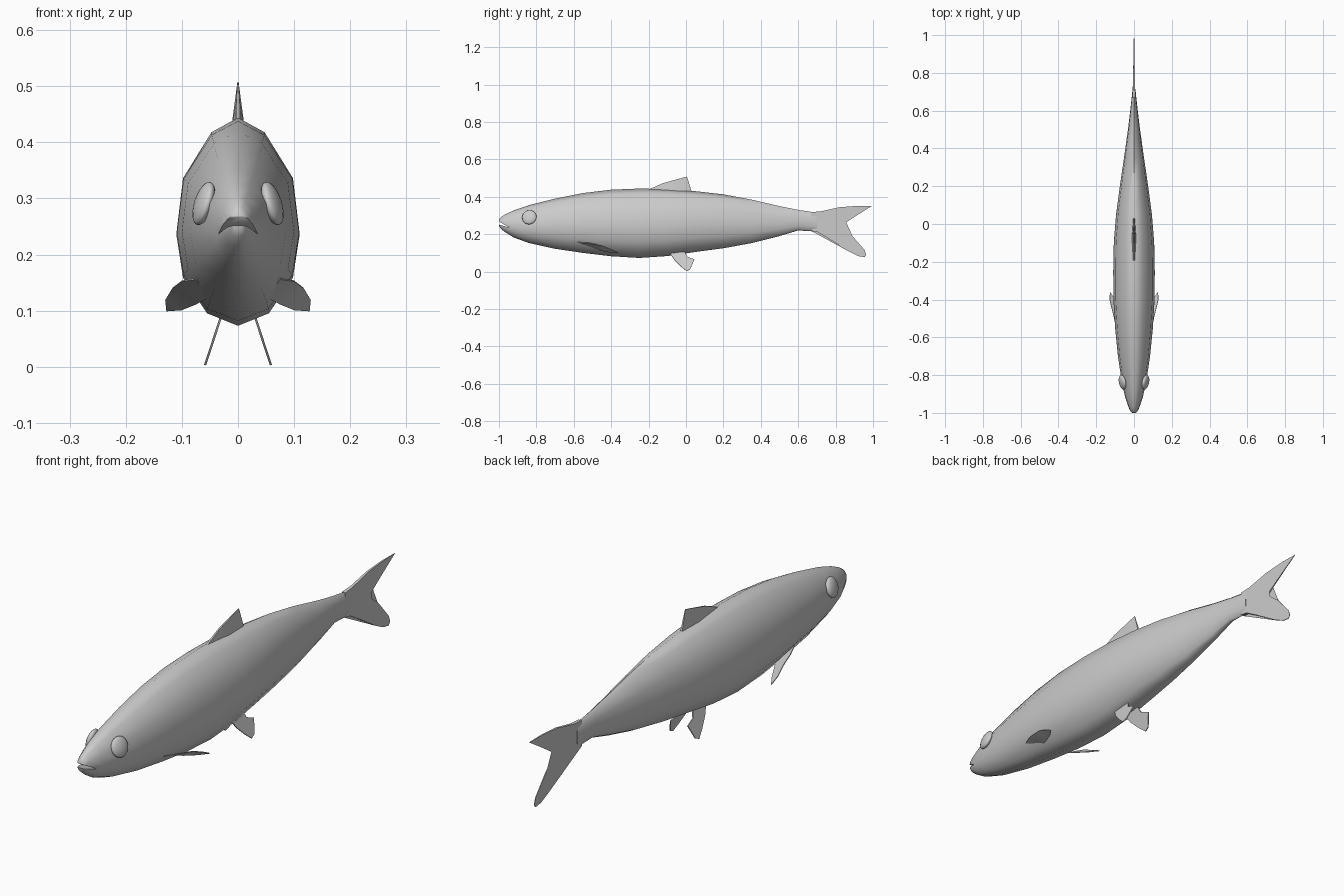
import bpy, bmesh, math
from mathutils import Vector
from mathutils.geometry import normal

cube = bpy.data.objects.get("Cube")
if cube:
    bpy.data.objects.remove(cube, do_unlink=True)

grey = bpy.data.materials.new("plain grey")
grey.use_nodes = True
grey.diffuse_color = (0.6, 0.6, 0.6, 1)
grey.node_tree.nodes["Principled BSDF"].inputs["Base Color"].default_value = (0.6, 0.6, 0.6, 1)


def finish(name, bm, angle=None):
    """Turn a bmesh into a grey object, smooth below the given angle."""
    bmesh.ops.recalc_face_normals(bm, faces=bm.faces)
    mesh = bpy.data.meshes.new(name)
    bm.to_mesh(mesh)
    bm.free()
    mesh.materials.append(grey)
    obj = bpy.data.objects.new(name, mesh)
    bpy.context.collection.objects.link(obj)
    bpy.ops.object.select_all(action='DESELECT')
    obj.select_set(True)
    bpy.context.view_layer.objects.active = obj
    if angle:
        bpy.ops.object.shade_smooth_by_angle(angle=math.radians(angle))
    return obj


def fin(name, points, side=1):
    """Thin blade from an outline of (x, y, z, half thickness)."""
    bm = bmesh.new()
    pos = [Vector((p[0] * side, p[1], p[2])) for p in points]
    n = normal(pos)
    a = [bm.verts.new(v + n * p[3]) for v, p in zip(pos, points)]
    b = [bm.verts.new(v - n * p[3]) for v, p in zip(pos, points)]
    bm.faces.new(a)
    bm.faces.new(b[::-1])
    for i in range(len(a)):
        j = (i + 1) % len(a)
        bm.faces.new((a[i], b[i], b[j], a[j]))
    bmesh.ops.triangulate(bm, faces=[f for f in bm.faces if len(f.verts) > 4])
    return finish(name, bm, 30)


# Body: a twelve-sided section lofted along y (y, half width, bottom, top)
half = [(0, 1), (.43, .93), (.89, .71), (1, .44), (.89, .23), (.5, .06), (0, 0)]
section = half + [(-x, z) for x, z in half[-2:0:-1]]
rings = [
    (-1.0, .012, .245, .278), (-.993, .019, .232, .288), (-.97, .029, .213, .304),
    (-.92, .046, .182, .328), (-.84, .064, .153, .355), (-.7, .085, .122, .39),
    (-.55, .10, .10, .42), (-.4, .109, .082, .438), (-.25, .11, .073, .444),
    (-.1, .107, .083, .441), (.05, .095, .105, .43), (.2, .075, .125, .413),
    (.35, .053, .152, .385), (.5, .032, .19, .35), (.6, .02, .22, .33),
    (.7, .009, .214, .315),
]
bm = bmesh.new()
loops = [[bm.verts.new((x * w, y, lo + z * (hi - lo))) for x, z in section]
         for y, w, lo, hi in rings]
for r, s in zip(loops, loops[1:]):
    for i in range(len(r)):
        j = (i + 1) % len(r)
        bm.faces.new((r[i], r[j], s[j], s[i]))
bm.faces.new(loops[0])
bm.faces.new(loops[-1][::-1])
body = finish("body", bm)

# Mouth: a sloping wedge cut out of the snout
bm = bmesh.new()
wedge = [(-1.02, .279), (-1.02, .257), (-.945, .236)]
left = [bm.verts.new((.08, y, z)) for y, z in wedge]
right = [bm.verts.new((-.08, y, z)) for y, z in wedge]
bm.faces.new(left)
bm.faces.new(right[::-1])
for i in range(3):
    j = (i + 1) % 3
    bm.faces.new((left[i], right[i], right[j], left[j]))
cutter = finish("mouth_cutter", bm)
cutter.hide_render = True
cut = body.modifiers.new("mouth", 'BOOLEAN')
cut.operation = 'DIFFERENCE'
cut.solver = 'EXACT'
cut.object = cutter
bpy.ops.object.select_all(action='DESELECT')
body.select_set(True)
bpy.context.view_layer.objects.active = body
bpy.ops.object.modifier_apply(modifier=cut.name)
bpy.data.objects.remove(cutter, do_unlink=True)
bpy.ops.object.shade_smooth_by_angle(angle=math.radians(62))

# Dorsal fin and forked tail, thick at the root and thin at the tips
fin("dorsal_fin", [
    (0, -.21, .435, .004), (0, -.12, .474, .003), (0, .005, .508, .001),
    (0, .03, .43, .004), (0, -.08, .425, .012)])
fin("tail_fin", [
    (0, .67, .318, .008), (0, .72, .322, .006), (0, .82, .344, .004), (0, .91, .351, .003),
    (0, .995, .352, .001), (0, .905, .295, .002), (0, .825, .242, .003),
    (0, .89, .19, .002), (0, .955, .115, .001), (0, .963, .09, .001),
    (0, .955, .077, .001), (0, .92, .083, .002), (0, .87, .108, .003), (0, .76, .178, .005),
    (0, .70, .214, .007), (0, .67, .217, .008)])

# Paired fins and eyes
pelvic = [(-.09, .105), (-.065, .066), (-.03, .03), (.002, .003), (.022, .012),
          (.045, .065), (.005, .08), (-.005, .105)]
pectoral = [
    (.075, -.58, .157), (.10, -.52, .153), (.117, -.45, .14), (.129, -.40, .12),
    (.127, -.36, .10), (.10, -.40, .102), (.075, -.45, .112), (.05, -.50, .125)]
for name, side in (("left", 1), ("right", -1)):
    fin(name + "_pelvic_fin",
        [(.03 + (.09 - z) * .33, y, z, .002) for y, z in pelvic], side)
    fin(name + "_pectoral_fin", [p + (.0015,) for p in pectoral], side)
    bm = bmesh.new()
    bmesh.ops.create_uvsphere(bm, u_segments=20, v_segments=12, radius=1)
    eye = finish(name + "_eye", bm, 40)
    eye.scale = (.016, .039, .040)
    eye.rotation_euler = (0, -.3 * side, -.2 * side)
    eye.location = (.061 * side, -.838, .291)
